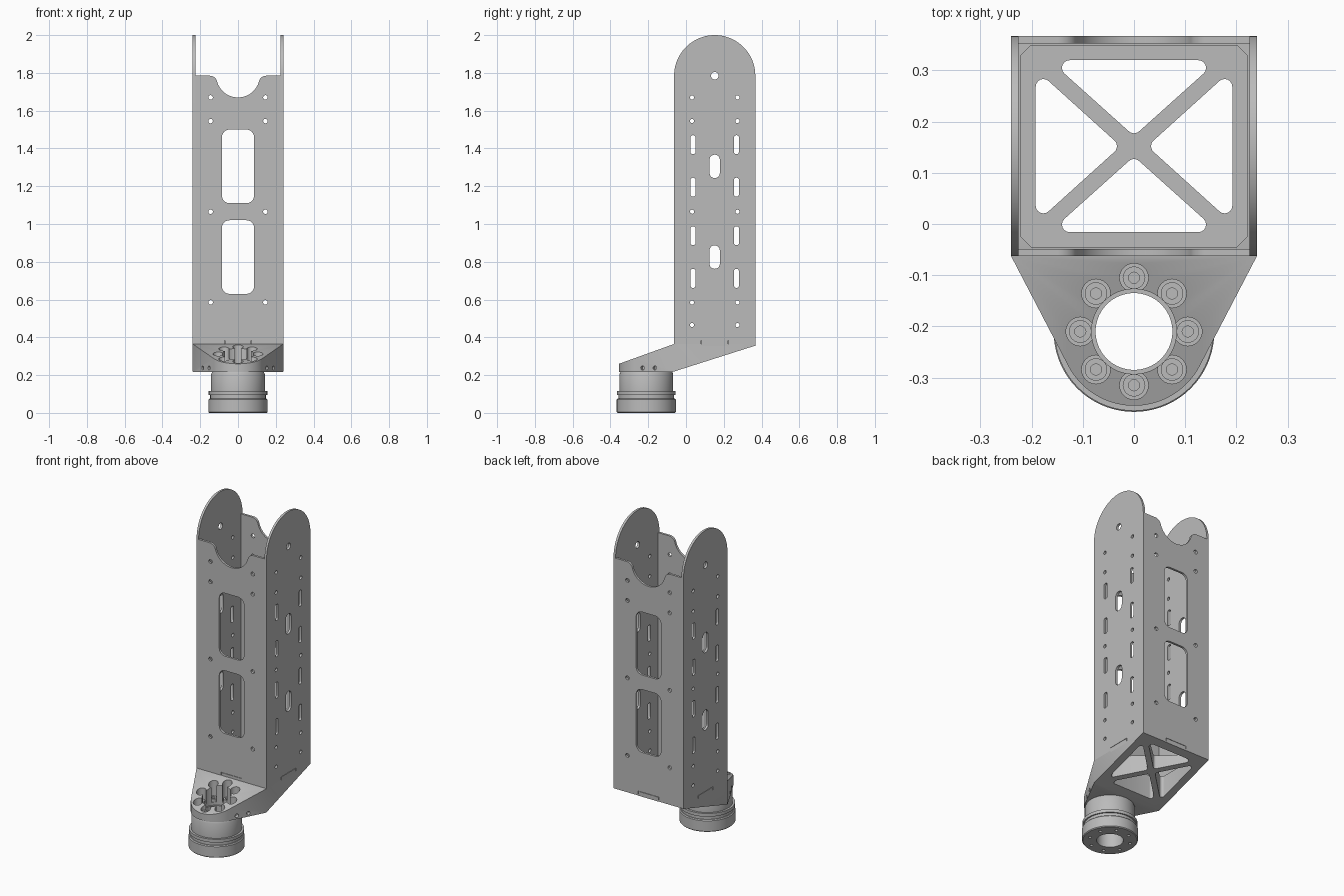
import bpy, bmesh
from math import sin, cos, pi, atan2, tan
from mathutils import Matrix, Vector

cube = bpy.data.objects.get("Cube")
if cube:
    bpy.data.objects.remove(cube, do_unlink=True)

metal = bpy.data.materials.new("plain_grey")
metal.use_nodes = True
GREY = (0.5, 0.5, 0.5, 1)
metal.diffuse_color = GREY
metal.node_tree.nodes["Principled BSDF"].inputs["Base Color"].default_value = GREY
parts = []


def add(name, mesh, matrix=Matrix()):
    ob = bpy.data.objects.new(name, mesh)
    bpy.context.collection.objects.link(ob)
    ob.matrix_world = matrix
    mesh.materials.clear()
    mesh.materials.append(metal)
    parts.append(ob)
    return ob


def evaluated(ob):
    dg = bpy.context.evaluated_depsgraph_get()
    dg.update()
    return bpy.data.meshes.new_from_object(ob.evaluated_get(dg))


# ---- 2D outlines
def arc(cx, cy, r, a0, a1, n=24):
    return [(cx + r * cos(a0 + (a1 - a0) * i / n), cy + r * sin(a0 + (a1 - a0) * i / n))
            for i in range(n + 1)]


def circle(cx, cy, r, n=24):
    return arc(cx, cy, r, 0, 2 * pi, n)[:-1]


def rounded(pts, r, n=6):
    out = []
    for i, p in enumerate(pts):
        p = Vector(p)
        a = (Vector(pts[i - 1]) - p).normalized()
        b = (Vector(pts[(i + 1) % len(pts)]) - p).normalized()
        half = a.angle(b) / 2
        c = p + (a + b).normalized() * (r / sin(half))
        s, e = p + a * (r / tan(half)) - c, p + b * (r / tan(half)) - c
        a0, a1 = atan2(s.y, s.x), atan2(e.y, e.x)
        a1 = a0 + (a1 - a0 + pi) % (2 * pi) - pi
        out += arc(c.x, c.y, r, a0, a1, n)
    return out


def rect(x0, x1, y0, y1):
    return [(x0, y0), (x1, y0), (x1, y1), (x0, y1)]


def axes(x, y, z, origin):
    return Matrix.Translation(origin) @ Matrix((x, y, z)).transposed().to_4x4()


def along_x(x):
    return axes((0, 1, 0), (0, 0, 1), (1, 0, 0), (x, 0, 0))


def along_y(y):
    return axes((1, 0, 0), (0, 0, 1), (0, -1, 0), (0, y, 0))


def prism(name, loops, depth, matrix):
    """Extrude an outline (first loop) with holes (other loops), centred on the matrix."""
    cu = bpy.data.curves.new(name, 'CURVE')
    cu.dimensions, cu.fill_mode, cu.extrude = '2D', 'BOTH', depth / 2
    for loop in loops:
        sp = cu.splines.new('POLY')
        sp.points.add(len(loop) - 1)
        for pt, co in zip(sp.points, loop):
            pt.co = (co[0], co[1], 0, 1)
        sp.use_cyclic_u = True
    tmp = bpy.data.objects.new("tmp", cu)
    bpy.context.collection.objects.link(tmp)
    mesh = evaluated(tmp)
    bpy.data.objects.remove(tmp)
    bm = bmesh.new()
    bm.from_mesh(mesh)
    bmesh.ops.remove_doubles(bm, verts=bm.verts, dist=1e-5)
    bmesh.ops.recalc_face_normals(bm, faces=bm.faces)
    bm.to_mesh(mesh)
    bm.free()
    return add(name, mesh, matrix)


def boolean(ob, cutter, operation='DIFFERENCE'):
    mod = ob.modifiers.new("cut", 'BOOLEAN')
    mod.operation, mod.solver, mod.object = operation, 'EXACT', cutter
    mesh = evaluated(ob)
    ob.modifiers.clear()
    ob.data = mesh
    parts.remove(cutter)
    bpy.data.objects.remove(cutter)


W, T = 0.24, 0.014             # half width, sheet thickness
Y0, Y1, YC = -0.063, 0.367, 0.152
Z0, ZT = 0.365, 1.785          # sheet bottom and shoulder height
MY = -0.21                     # joint axis


def notch(c):
    return [(c - 0.072, Z0), (c - 0.072, Z0 + 0.019), (c + 0.072, Z0 + 0.019), (c + 0.072, Z0)]


# ---- side plates: round top, slots and bolt holes
side = [[(Y0, Z0)] + notch(YC) + [(Y1, Z0)] + arc(YC, ZT, (Y1 - Y0) / 2, 0, pi, 40)]
side.append(circle(YC, ZT, 0.02))
for s in (-1, 1):
    side += [circle(YC + s * 0.12, z, 0.011, 16) for z in (1.67, 1.545, 1.065, 0.585, 0.465)]
    for z in (1.42, 1.195, 0.938, 0.712):
        y = YC + s * 0.115
        side.append(rounded(rect(y - 0.013, y + 0.013, z - 0.05, z + 0.05), 0.011, 5))
for z in (1.305, 0.825):
    side.append(rounded(rect(YC - 0.027, YC + 0.027, z - 0.062, z + 0.062), 0.026))
for s, label in ((1, "left"), (-1, "right")):
    prism(label + "_side_plate", side, T, along_x(s * (W - T / 2)))
    prism(label + "_lock_tab", [rect(YC - 0.07, YC + 0.07, Z0 - 0.01, Z0 + 0.017)], T,
          along_x(s * (W - T / 2)))

# ---- front and back plates: scooped top, two windows
R, r = 0.115, 0.04
c = (R * R + 2 * R * r) ** 0.5
t = atan2(r, c)
xe = W - T
scoop = (arc(c, ZT - r, r, pi / 2, pi - t, 10) + arc(0, ZT, R, -t, t - pi, 30)
         + arc(-c, ZT - r, r, t, pi / 2, 10))
face = [[(-xe, Z0)] + notch(0) + [(xe, Z0), (xe, ZT)] + scoop + [(-xe, ZT)]]
for z in (1.305, 0.825):
    face.append(rounded(rect(-0.085, 0.085, z - 0.195, z + 0.195), 0.04))
for s in (-1, 1):
    face += [circle(s * 0.145, z, 0.012, 16) for z in (1.67, 1.545, 1.065, 0.585)]
for y, label in ((Y0 + T / 2, "front"), (Y1 - T / 2, "back")):
    prism(label + "_plate", face, T, along_y(y))
    prism(label + "_lock_tab", [rect(-0.07, 0.07, Z0 - 0.01, Z0 + 0.017)], T, along_y(y))

# ---- cross-braced windows shared by the bracket and the floor plug
windows = []
for s in (-1, 1):
    windows.append(rounded([(-0.165, YC + s * 0.168), (0.165, YC + s * 0.168),
                            (0, YC + s * 0.02)], 0.015))
    windows.append(rounded([(s * 0.192, YC - 0.15), (s * 0.192, YC + 0.15),
                            (s * 0.026, YC)], 0.015))

# ---- sloped bracket: plan outline crossed with its side profile
nose = arc(0, MY, 0.145, -0.484, 0.484 - pi, 40)
plan = [[(-W, Y0), (-W, Y1), (W, Y1), (W, Y0)] + nose, circle(0, MY, 0.083, 48)] + windows
bracket = prism("sloped_bracket", plan, 1, Matrix())
wedge = [(Y1, Z0), (Y0, Z0), (-0.36, 0.258), (-0.36, 0.217), (-0.07, 0.217), (Y1, 0.356)]
boolean(bracket, prism("wedge", [wedge], 0.6, along_x(0)), 'INTERSECT')
bolts = [(0.105 * cos(i * pi / 4), MY + 0.105 * sin(i * pi / 4)) for i in range(8)]
for x, y in bolts:
    boolean(bracket, prism("pocket", [circle(x, y, 0.028)], 0.2,
                           Matrix.Translation((0, 0, 0.335))))
for s in (-1, 1):
    out = Vector((s * 0.886, -0.464, 0)).to_track_quat('Z', 'Y').to_matrix().to_4x4()
    for x, y in ((0.187, -0.165), (0.153, -0.23)):
        place = Matrix.Translation((s * x, y, 0.238)) @ out
        boolean(bracket, prism("side_hole", [circle(0, 0, 0.011, 16)], 0.04, place))

# ---- raised floor plug with clipped corners
px, p0, p1, k = W - T - 0.003, Y0 + T + 0.003, Y1 - T - 0.003, 0.022
plug = [(-px, p0 + k), (-px + k, p0), (px - k, p0), (px, p0 + k),
        (px, p1 - k), (px - k, p1), (-px + k, p1), (-px, p1 - k)]
prism("floor_plug", [plug] + windows, 0.02, Matrix.Translation((0, 0, Z0 + 0.007)))

# ---- screw heads in the pockets
for i, (x, y) in enumerate(bolts):
    prism("screw_head_%d" % i, [circle(x, y, 0.022), circle(x, y, 0.011, 12)], 0.02,
          Matrix.Translation((0, 0, 0.245)))

# ---- turned joint housing
profile = [(0.075, 0), (0.152, 0), (0.157, 0.005), (0.157, 0.07), (0.152, 0.075),
           (0.147, 0.075), (0.147, 0.095), (0.155, 0.095), (0.155, 0.115),
           (0.142, 0.115), (0.142, 0.205), (0.137, 0.217), (0.075, 0.217)]
bm = bmesh.new()
verts = [bm.verts.new((x, 0, z)) for x, z in profile]
edges = [bm.edges.new((verts[i - 1], v)) for i, v in enumerate(verts)]
bmesh.ops.spin(bm, geom=verts + edges, cent=(0, 0, 0), axis=(0, 0, 1),
               angle=2 * pi, steps=72, use_duplicate=False)
bmesh.ops.remove_doubles(bm, verts=bm.verts, dist=1e-5)
bmesh.ops.recalc_face_normals(bm, faces=bm.faces)
mesh = bpy.data.meshes.new("joint_housing")
bm.to_mesh(mesh)
bm.free()
housing = add("joint_housing", mesh, Matrix.Translation((0, MY, 0)))
for i in range(8):
    a = (i + 0.5) * pi / 4
    boolean(housing, prism("base_hole", [circle(0.118 * cos(a), MY + 0.118 * sin(a), 0.009, 12)],
                           0.06, Matrix()))

# ---- smooth the round walls, keep edges sharp
bpy.ops.object.select_all(action='DESELECT')
for ob in parts:
    ob.select_set(True)
bpy.context.view_layer.objects.active = parts[0]
bpy.ops.object.shade_smooth_by_angle(angle=0.5)
